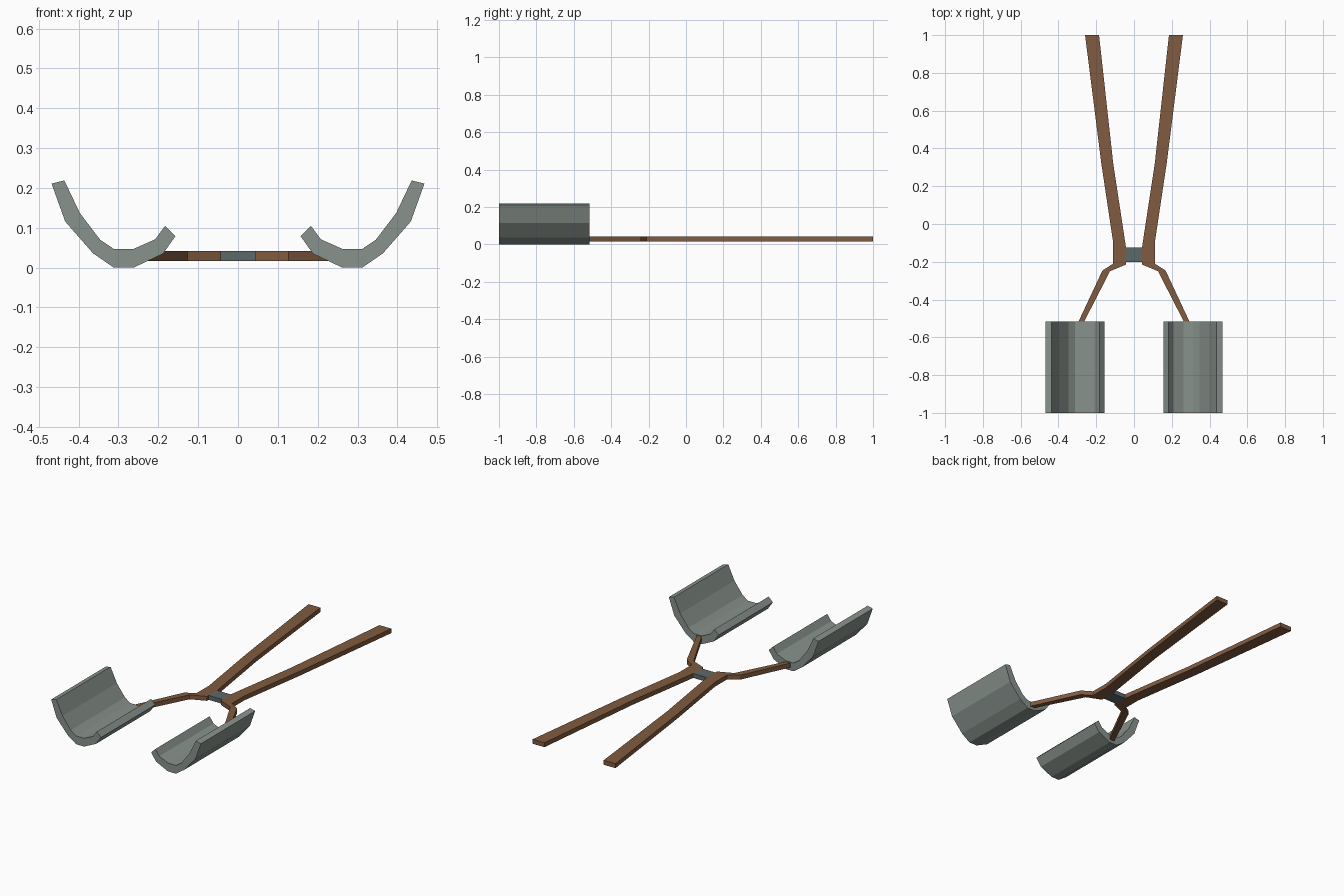
import bpy, bmesh
from mathutils import Vector

if "Cube" in bpy.data.objects:
    bpy.data.objects.remove(bpy.data.objects["Cube"])


def material(name, rgb):
    m = bpy.data.materials.new(name)
    m.diffuse_color = (*rgb, 1)
    m.use_nodes = True
    m.node_tree.nodes["Principled BSDF"].inputs["Base Color"].default_value = m.diffuse_color
    return m


WOOD = material("wood", (0.22, 0.105, 0.05))
STEEL = material("steel", (0.25, 0.29, 0.265))
DARK = material("dark_steel", (0.11, 0.14, 0.14))


def prism(name, outline, offset, mat):
    """Extrude a closed 3D outline along offset."""
    bm = bmesh.new()
    face = bm.faces.new([bm.verts.new(p) for p in outline])
    ext = bmesh.ops.extrude_face_region(bm, geom=[face], use_keep_orig=True)
    bmesh.ops.translate(bm, vec=Vector(offset),
                        verts=[g for g in ext["geom"] if isinstance(g, bmesh.types.BMVert)])
    bmesh.ops.recalc_face_normals(bm, faces=bm.faces)
    me = bpy.data.meshes.new(name)
    bm.to_mesh(me)
    bm.free()
    me.materials.append(mat)
    ob = bpy.data.objects.new(name, me)
    bpy.context.collection.objects.link(ob)
    return ob


# curved scoop blade cross-section (x, z), right side
SCOOP = [(0.468, 0.211), (0.434, 0.116), (0.364, 0.036), (0.312, 0), (0.262, 0),
         (0.188, 0.035), (0.157, 0.079), (0.183, 0.105), (0.208, 0.071),
         (0.262, 0.047), (0.312, 0.047), (0.346, 0.07), (0.397, 0.137), (0.436, 0.219)]

# handle and bent arm outline (x, y), right side
HANDLE = [(0.185, 1), (0.259, 1), (0.173, 0.32), (0.11, -0.10), (0.11, -0.21)]
ARM = [(0.167, -0.246), (0.293, -0.515), (0.263, -0.515), (0.127, -0.25)]
GRIP = [(0.043, -0.215), (0.043, -0.12), (0.11, 0.32)]

Z0, THICK = 0.017, 0.025
for side, s in (("right", 1), ("left", -1)):
    prism(f"scoop_{side}", [(s * x, -1, z) for x, z in SCOOP], (0, 0.485, 0), STEEL)
    prism(f"handle_{side}", [(s * x, y, Z0) for x, y in HANDLE + ARM + GRIP],
          (0, 0, THICK), WOOD)

# pivot block joining the handles
prism("pivot_block", [(-0.043, -0.2, Z0), (0.043, -0.2, Z0), (0.043, -0.125, Z0),
                      (-0.043, -0.125, Z0)], (0, 0, THICK), DARK)
